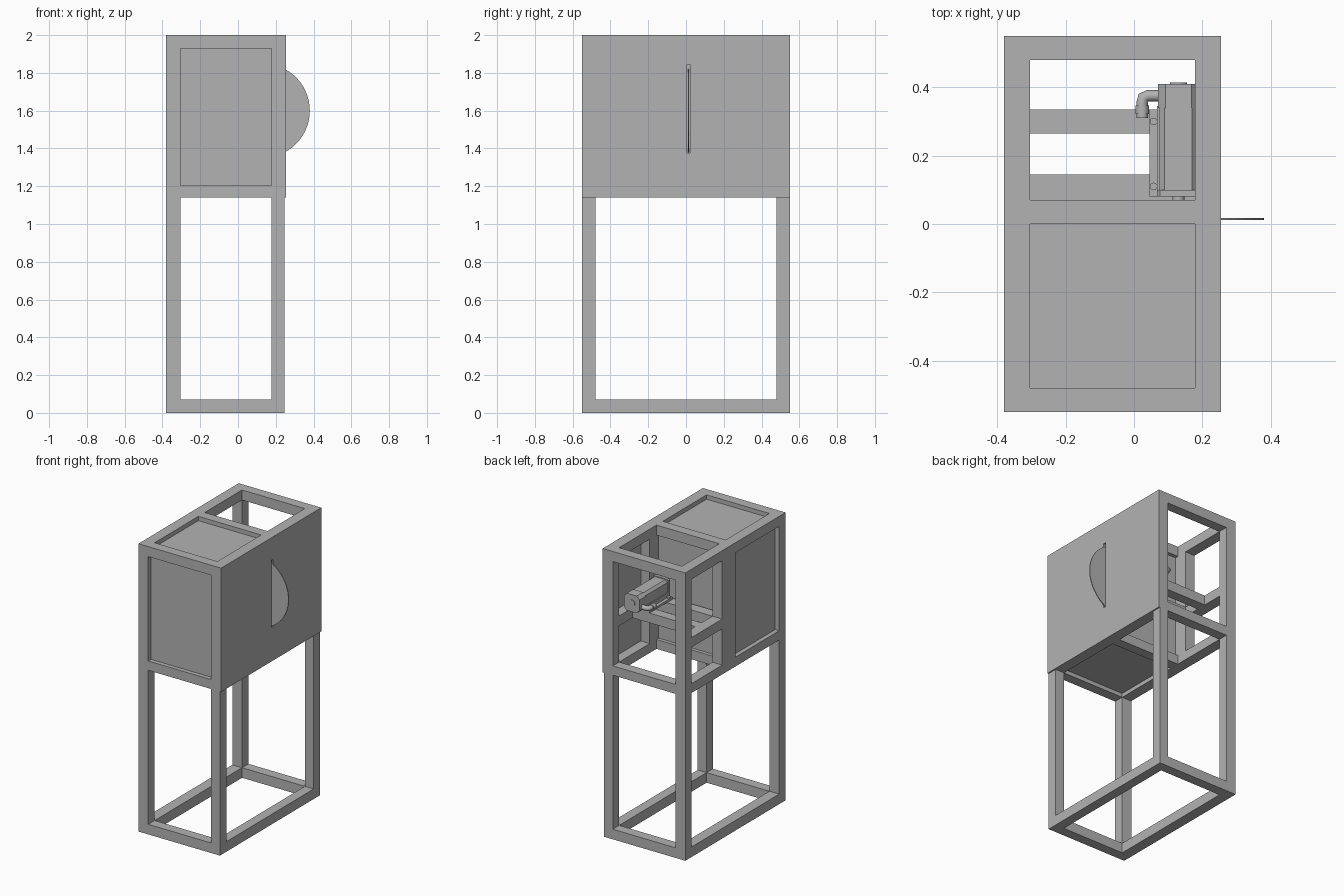
import bpy, bmesh, math
from mathutils import Matrix, Vector

old = bpy.data.objects.get("Cube")
if old:
    bpy.data.objects.remove(old, do_unlink=True)

grey = bpy.data.materials.new("plain_grey")
grey.use_nodes = True
grey.diffuse_color = (0.45, 0.45, 0.45, 1)
grey.node_tree.nodes["Principled BSDF"].inputs["Base Color"].default_value = grey.diffuse_color


def finish(name, bm):
    bmesh.ops.recalc_face_normals(bm, faces=bm.faces)
    mesh = bpy.data.meshes.new(name)
    bm.to_mesh(mesh)
    bm.free()
    mesh.materials.append(grey)
    obj = bpy.data.objects.new(name, mesh)
    bpy.context.collection.objects.link(obj)
    return obj


def boxes(name, *ranges):
    """One object from boxes given as (x range, y range, z range)."""
    bm = bmesh.new()
    for r in ranges:
        size = [b - a for a, b in r]
        mid = Vector([(a + b) / 2 for a, b in r])
        bmesh.ops.create_cube(bm, size=1, matrix=Matrix.Translation(mid) @ Matrix.Diagonal((*size, 1)))
    return finish(name, bm)


def cylinder(name, centre, radius, depth, axis, sides=32):
    bm = bmesh.new()
    turn = Matrix.Rotation(math.pi / 2, 4, "X") if axis == "y" else Matrix.Identity(4)
    bmesh.ops.create_cone(bm, cap_ends=True, segments=sides, radius1=radius, radius2=radius,
                          depth=depth, matrix=Matrix.Translation(centre) @ turn)
    obj = finish(name, bm)
    bpy.context.view_layer.objects.active = obj
    obj.select_set(True)
    bpy.ops.object.shade_smooth_by_angle()
    obj.select_set(False)
    return obj


# Shared spans of the square-tube frame
T = 0.07
LEFT, RIGHT = (-0.38, -0.305), (0.178, 0.246)
FRONT, BACK = (-0.55, -0.48), (0.48, 0.55)
INX, INY = (LEFT[1], RIGHT[0]), (FRONT[1], BACK[0])
BASE, MID, TOP = (0, T), (1.14, 1.205), (1.93, 2)
DIV = (0, T)

# Corner posts
for xn, x in (("right", LEFT), ("left", RIGHT)):
    for yn, y in (("front", FRONT), ("back", BACK)):
        boxes(f"{yn}_{xn}_post", (x, y, (0, 2)))

# Horizontal rings at base, middle and top
for name, z in (("base", BASE), ("middle", MID), ("top", TOP)):
    boxes(name + "_side_beams", (LEFT, INY, z), (RIGHT, INY, z))
    boxes(name + "_end_beams", (INX, FRONT, z), (INX, BACK, z))
    if name != "base":
        boxes(name + "_cross_beam", (INX, DIV, z))

# Dividing posts and the motor shelf rails
UP = (MID[1], TOP[0])
INNER = (T, 0.145)
SHELF = (1.457, 1.525)
boxes("dividing_posts", (LEFT, DIV, UP), (RIGHT, DIV, UP))
boxes("shelf_posts", (LEFT, INNER, UP), (RIGHT, INNER, UP))
boxes("shelf_side_rails", *[(x, (INNER[1], BACK[0]), SHELF) for x in (LEFT, RIGHT)])
boxes("shelf_cross_rails", (INX, INNER, SHELF), (INX, (0.265, 0.335), SHELF))

# Recessed panels closing the front compartment
BAY = (FRONT[1], DIV[0])
boxes("front_panel", (INX, (-0.52, -0.51), UP))
boxes("top_panel", (INX, BAY, (1.96, 1.97)))
boxes("floor_panel", (INX, BAY, (1.168, 1.178)))
boxes("right_panel", ((-0.35, -0.34), BAY, UP))
boxes("dividing_panel", (INX, (0.035, 0.045), UP))

# Outer side plate with a narrow slot for the disc
SKIN = (0.246, 0.255)
SLOT_Y, SLOT_Z = (0.005, 0.022), (1.375, 1.845)
boxes("slotted_side_plate",
      (SKIN, (FRONT[0], SLOT_Y[0]), (MID[0], 2)),
      (SKIN, (SLOT_Y[1], BACK[1]), (MID[0], 2)),
      (SKIN, SLOT_Y, (MID[0], SLOT_Z[0])),
      (SKIN, SLOT_Y, (SLOT_Z[1], 2)))

# Disc on its shaft
AX, AZ = 0.13, 1.6
cylinder("disc", (AX, 0.014, AZ), 0.25, 0.006, "y", 96)
cylinder("shaft", (AX, 0.055, AZ), 0.018, 0.1, "y")
cylinder("hub", (AX, 0.025, AZ), 0.035, 0.016, "y")


# Motor sections: chamfered square prisms along y
def prism(name, half, cut, y0, y1):
    bm = bmesh.new()
    corners = []
    for sx, sz in ((1, 1), (-1, 1), (-1, -1), (1, -1)):
        pair = [(sx * half, sz * (half - cut)), (sx * (half - cut), sz * half)]
        corners += pair if sx == sz else pair[::-1]
    face = bm.faces.new([bm.verts.new((AX + x, y0, AZ + z)) for x, z in corners])
    out = bmesh.ops.extrude_face_region(bm, geom=[face])["geom"]
    bmesh.ops.translate(bm, vec=(0, y1 - y0, 0),
                        verts=[v for v in out if isinstance(v, bmesh.types.BMVert)])
    return finish(name, bm)


prism("motor_flange", 0.062, 0.008, 0.08, 0.1)
prism("motor_body", 0.056, 0.016, 0.1, 0.34)
prism("motor_end_cap", 0.06, 0.022, 0.34, 0.41)
cylinder("motor_end_disc", (AX, 0.411, AZ), 0.025, 0.006, "y")

# Motor mount with clamp strips and bolts
boxes("motor_mount", ((0.045, 0.215), (0.08, 0.335), (1.525, 1.54)))
boxes("clamp_strips", *[(x, (0.095, 0.345), (1.54, 1.57)) for x in ((0.068, 0.09), (0.17, 0.192))])
for i, x in enumerate((0.057, 0.203)):
    for j, y in enumerate((0.11, 0.3)):
        cylinder(f"mount_bolt_{i}{j}", (x, y, 1.546), 0.011, 0.014, "z", 16)

# Elbow cable plug beside the motor
curve = bpy.data.curves.new("cable_plug", "CURVE")
curve.dimensions = "3D"
curve.bevel_depth = 0.017
curve.bevel_resolution = 4
curve.use_fill_caps = True
path = [(0.08, 0.375), (0.04, 0.375), (0.027, 0.37), (0.024, 0.355), (0.024, 0.31)]
line = curve.splines.new("POLY")
line.points.add(len(path) - 1)
for p, (x, y) in zip(line.points, path):
    p.co = (x, y, 1.575, 1)
curve.materials.append(grey)
plug = bpy.data.objects.new("cable_plug", curve)
bpy.context.collection.objects.link(plug)
cylinder("plug_collar", (0.024, 0.335, 1.575), 0.02, 0.025, "y", 20)
